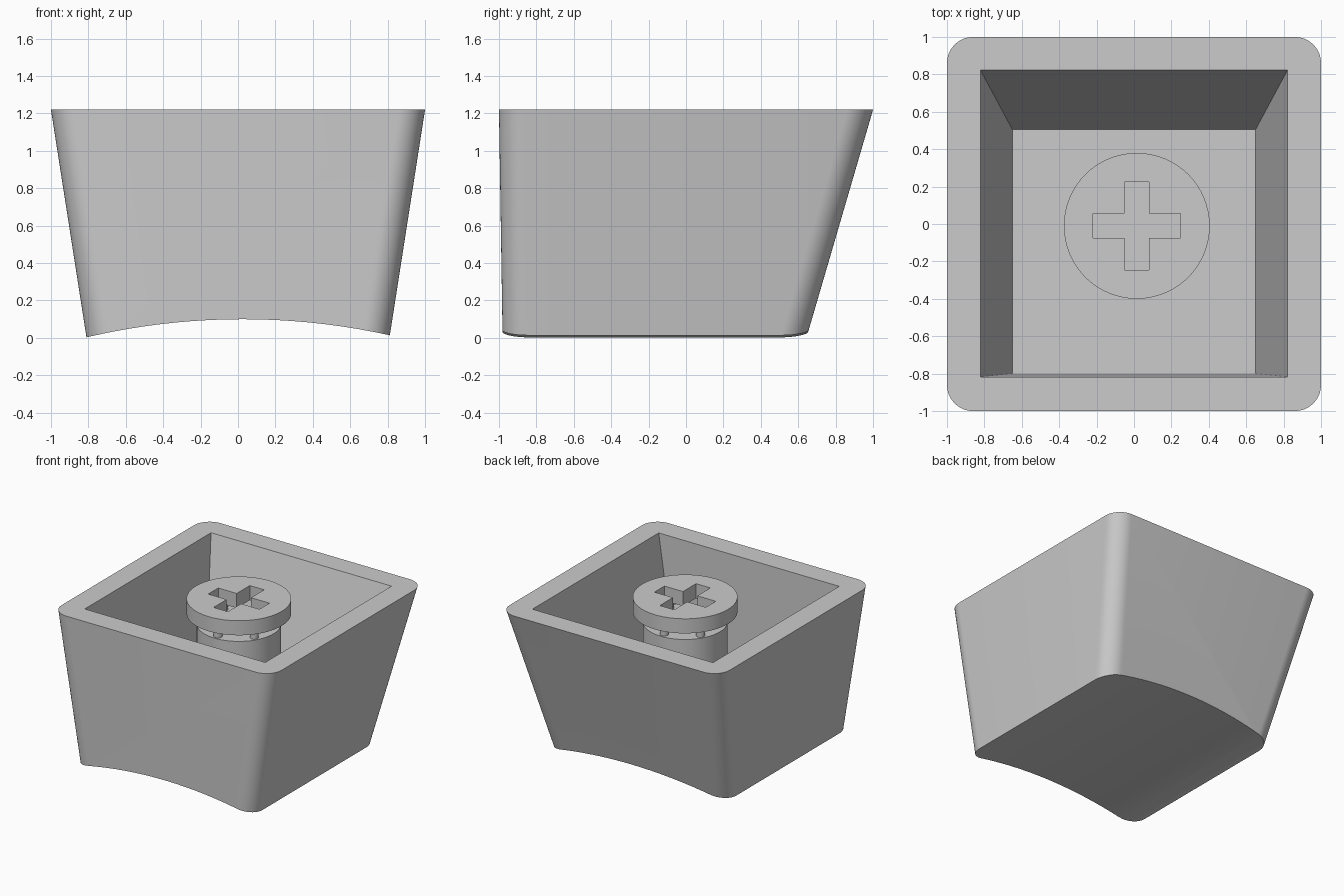
import bpy, bmesh
from math import cos, sin, pi, radians
from mathutils import Matrix

if "Cube" in bpy.data.objects:
    bpy.data.objects.remove(bpy.data.objects["Cube"])

GREY = (0.6, 0.6, 0.6, 1)
plastic = bpy.data.materials.new("grey plastic")
plastic.use_nodes = True
plastic.diffuse_color = GREY
plastic.node_tree.nodes["Principled BSDF"].inputs["Base Color"].default_value = GREY

TOP, FLOOR = 1.22, 0.14
STEM = (0.015, -0.01)


def make(name, bm):
    bmesh.ops.recalc_face_normals(bm, faces=bm.faces)
    mesh = bpy.data.meshes.new(name)
    bm.to_mesh(mesh)
    bm.free()
    mesh.materials.append(plastic)
    obj = bpy.data.objects.new(name, mesh)
    bpy.context.collection.objects.link(obj)
    return obj


def activate(obj):
    bpy.ops.object.select_all(action="DESELECT")
    obj.select_set(True)
    bpy.context.view_layer.objects.active = obj


def outline(x0, x1, y0, y1, r, z, steps=12):
    """Rectangle with rounded corners, or a plain one when r is 0."""
    pts = []
    corners = [(x1 - r, y1 - r), (x0 + r, y1 - r), (x0 + r, y0 + r), (x1 - r, y0 + r)]
    for i, (cx, cy) in enumerate(corners):
        for s in range(steps + 1 if r else 1):
            a = (i + s / steps) * pi / 2
            pts.append((cx + r * cos(a), cy + r * sin(a), z))
    return pts


def loft(name, low, high):
    bm = bmesh.new()
    a, b = ([bm.verts.new(p) for p in ring] for ring in (low, high))
    n = len(a)
    for i in range(n):
        j = (i + 1) % n
        bm.faces.new((a[i], a[j], b[j], b[i]))
    bm.faces.new(a[::-1])
    bm.faces.new(b)
    return make(name, bm)


def cylinder(name, x, y, z0, z1, r, sides=64):
    bm = bmesh.new()
    bmesh.ops.create_cone(bm, cap_ends=True, segments=sides, radius1=r, radius2=r,
                          depth=z1 - z0, matrix=Matrix.Translation((x, y, (z0 + z1) / 2)))
    return make(name, bm)


def cut(obj, cutter):
    mod = obj.modifiers.new("cut", "BOOLEAN")
    mod.operation, mod.solver, mod.object = "DIFFERENCE", "EXACT", cutter
    activate(obj)
    bpy.ops.object.modifier_apply(modifier=mod.name)
    bpy.data.objects.remove(cutter)


def smooth(obj):
    activate(obj)
    bpy.ops.object.shade_smooth_by_angle(angle=radians(30))


# Tapered cap shell with its hollow and the dished underside
shell = loft("cap_shell",
             outline(-0.805, 0.805, -0.98, 0.635, 0.14, -0.03),
             outline(-1, 1, -1, 1, 0.14, TOP))
cut(shell, loft("hollow_cutter",
                outline(-0.65, 0.65, -0.8, 0.505, 0, FLOOR),
                outline(-0.822, 0.822, -0.818, 0.825, 0, TOP + 0.01)))
R = 3.65
dish = cylinder("dish_cutter", 0, 0, -2, 2, R, 256)
dish.data.transform(Matrix.Translation((0.025, 0, 0.1 - R)) @ Matrix.Rotation(pi / 2, 4, "X"))
cut(shell, dish)
smooth(shell)

# Stem post and its head with a cross-shaped socket
sx, sy = STEM
post = cylinder("stem_post", sx, sy, FLOOR - 0.01, 1.015, 0.315)
smooth(post)
head = cylinder("stem_head", sx, sy, 1.1, TOP, 0.39)
for w, h in ((0.065, 0.235), (0.233, 0.065)):
    cut(head, loft("socket_cutter",
                   *(outline(sx - w, sx + w, sy - h, sy + h, 0, z) for z in (1.0, 1.3))))
smooth(head)

# Ring of small pins joining the head to the post
for i in range(6):
    a = pi / 2 + i * pi / 3
    smooth(cylinder(f"stem_pin_{i + 1}", sx + 0.27 * cos(a), sy + 0.27 * sin(a),
                    1.01, 1.105, 0.033, 16))
